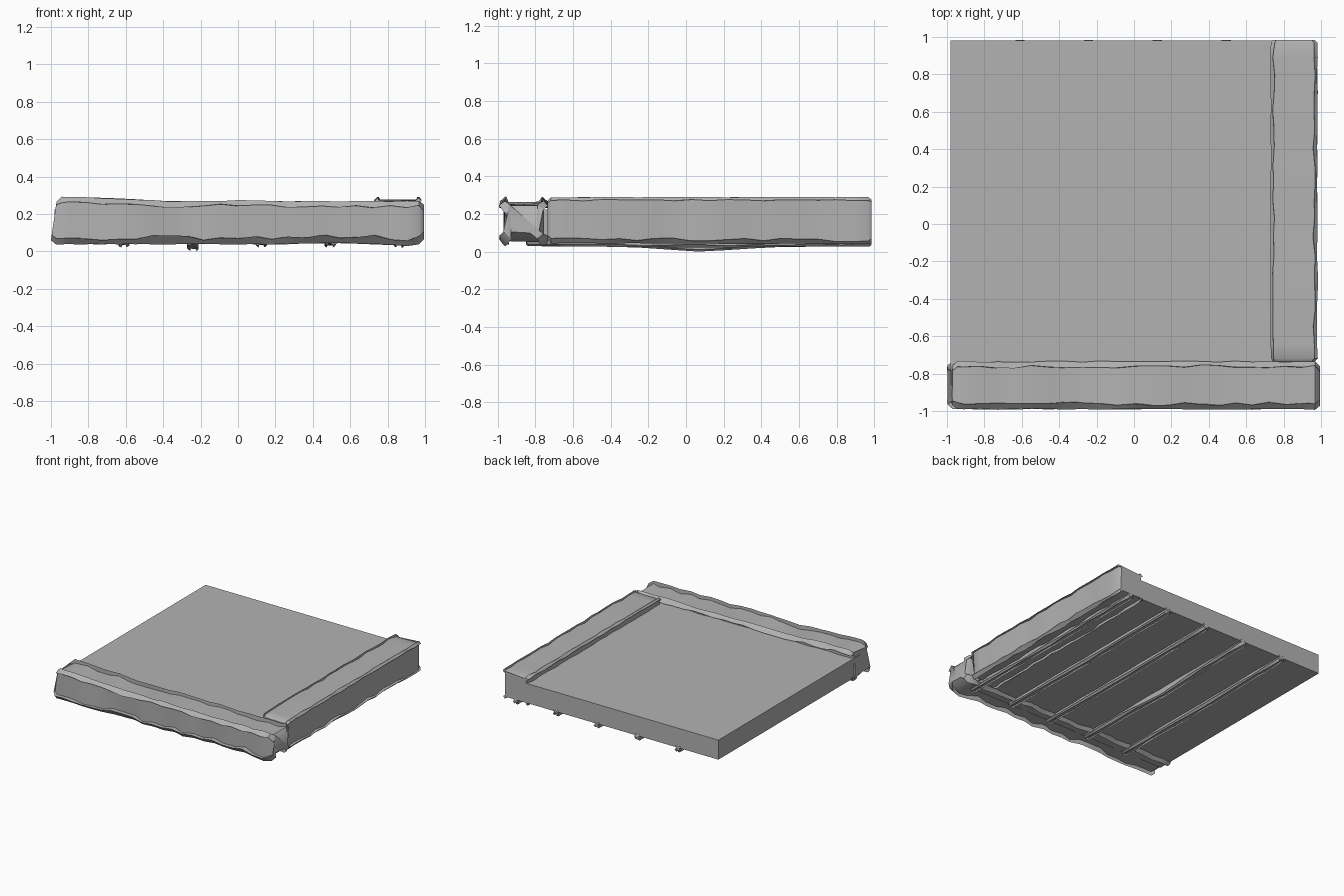
import bpy, bmesh, random
from mathutils import Vector

random.seed(4)
cube = bpy.data.objects.get("Cube")
if cube:
    bpy.data.objects.remove(cube, do_unlink=True)

stone = bpy.data.materials.new("grey_stone")
stone.use_nodes = True
GREY = (0.45, 0.45, 0.45, 1)
stone.diffuse_color = GREY
stone.node_tree.nodes["Principled BSDF"].inputs["Base Color"].default_value = GREY


def finish(name, bm, angle=0.9):
    bmesh.ops.recalc_face_normals(bm, faces=bm.faces)
    mesh = bpy.data.meshes.new(name)
    bm.to_mesh(mesh)
    bm.free()
    mesh.materials.append(stone)
    obj = bpy.data.objects.new(name, mesh)
    bpy.context.collection.objects.link(obj)
    bpy.ops.object.select_all(action="DESELECT")
    bpy.context.view_layer.objects.active = obj
    obj.select_set(True)
    bpy.ops.object.shade_smooth_by_angle(angle=angle)
    return obj


def sample(keys, t):
    """Piecewise linear lookup in (position, value) pairs."""
    for (a, u), (b, v) in zip(keys, keys[1:]):
        if t <= b:
            return u + (v - u) * max(0, t - a) / (b - a)
    return keys[-1][1]


def hewn_bar(name, axis, start, end, sides, low, high, bevel, rough, steps, slant=0):
    """Loft a worn, chamfered rectangular section along x or y."""
    bm = bmesh.new()
    stops = [start, start + bevel]
    stops += [start + (end - start) * i / steps for i in range(1, steps)]
    stops += [end - bevel, end]
    rings = []
    for n, t in enumerate(stops):
        tip = bevel * 0.8 if n in (0, len(stops) - 1) else 0
        a, b = sides[0] + tip, sides[1] - tip
        lo, hi = sample(low, t) + tip, sample(high, t) - tip
        ring = []
        for u, z, du, dz in ((a, lo, 1, 1), (b, lo, -1, 1), (b, hi, -1, -1), (a, hi, 1, -1)):
            # Lower edges are more worn than the upper ones
            wear = bevel * random.uniform(0.7, 1.3 + 0.5 * (dz > 0))
            pair = [(u + du * wear, z), (u, z + dz * wear)]
            if du * dz < 0:
                pair.reverse()
            ring += pair
        verts = []
        for u, z in ring:
            u += random.uniform(-rough, rough) * 0.6
            z += random.uniform(-rough, rough) * 0.4
            s = t
            if n < 2:
                s += slant * (z - lo) / (hi - lo)
            verts.append(bm.verts.new((s, u, z) if axis == "x" else (u, s, z)))
        rings.append(verts)
    for r, q in zip(rings, rings[1:]):
        for i in range(8):
            j = (i + 1) % 8
            bm.faces.new((r[i], r[j], q[j], q[i]))
    bm.faces.new(rings[0])
    bm.faces.new(rings[-1])
    return finish(name, bm)


# Flat floor slab, tucked into both border stones
bm = bmesh.new()
bmesh.ops.create_cube(bm, size=1)
for v in bm.verts:
    v.co = Vector((-0.06, 0.06, 0.145)) + Vector((v.co.x * 1.84, v.co.y * 1.84, v.co.z * 0.16))
finish("floor_slab", bm, 0.5)

# Front border stone, thicker and slanted at its right end
hewn_bar("front_border", "x", -1.0, 0.995, (-0.99, -0.735),
         [(-1, 0.04), (0.3, 0.04), (0.6, 0.045), (0.9, 0.03), (1, 0.045)],
         [(-1, 0.29), (-0.93, 0.293), (-0.6, 0.28), (-0.35, 0.268), (0, 0.273),
          (0.3, 0.267), (1, 0.27)],
         0.027, 0.006, 22, slant=0.03)

# Left border stone
hewn_bar("left_border", "y", -0.735, 0.985, (0.73, 0.98),
         [(-0.73, 0.045), (0.99, 0.04)],
         [(-0.73, 0.285), (-0.6, 0.29), (0.99, 0.29)],
         0.017, 0.005, 18)

# Supporting rods under the slab, the second one sagging
for i in range(5):
    x = -0.61 + i * 0.3675
    sag = 0.0 if i == 1 else 0.022
    hewn_bar("support_rod_%d" % (i + 1), "y", -0.85, 0.985, (x - 0.03, x + 0.03),
             [(-0.85, 0.03), (-0.3, 0.026), (0.07, sag), (0.5, 0.026), (1, 0.028)],
             [(-0.85, 0.085), (1, 0.085)],
             0.01, 0.002, 12)
